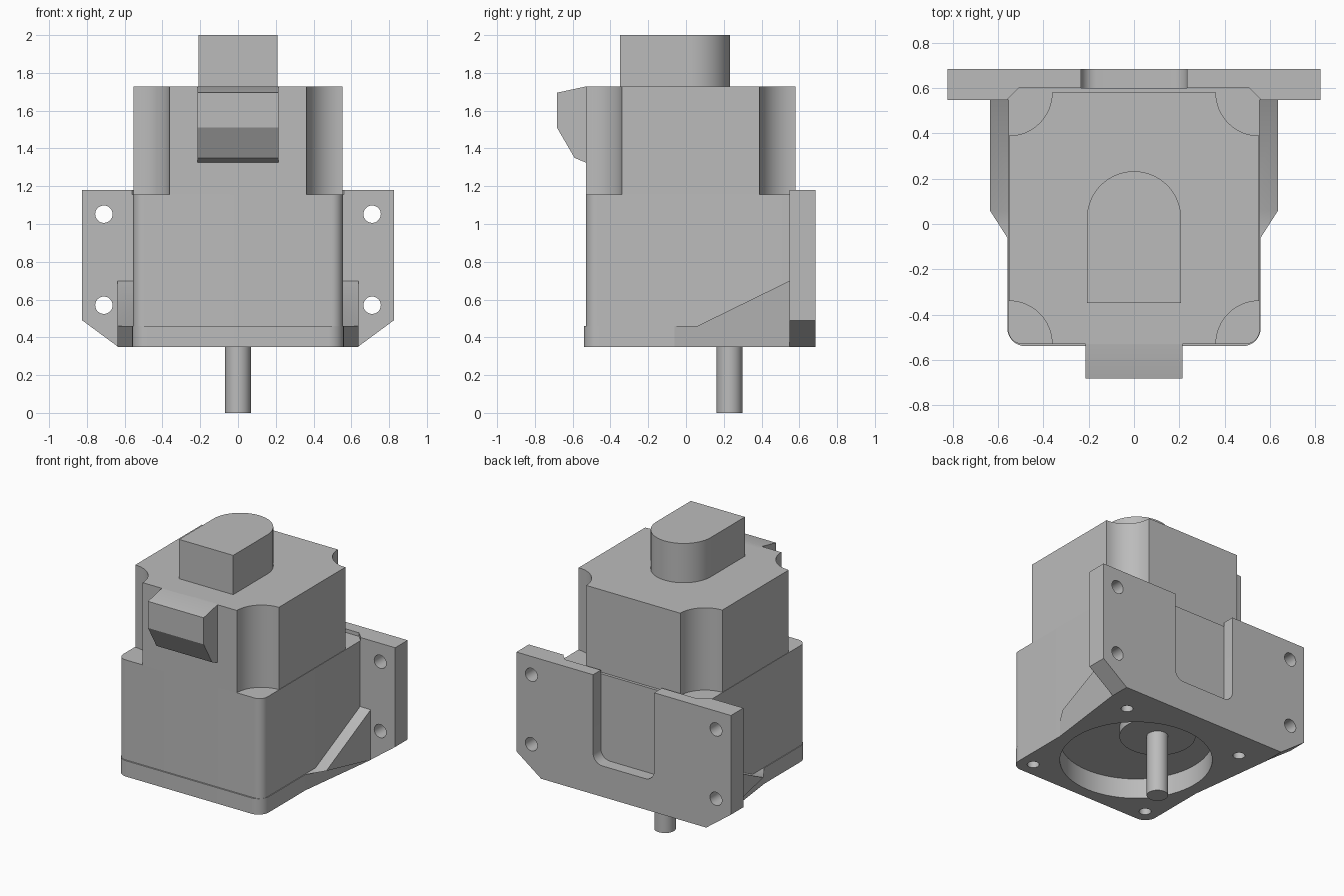
import bpy, bmesh
from math import sin, cos, radians
from mathutils import Vector

cube = bpy.data.objects.get("Cube")
if cube:
    bpy.data.objects.remove(cube, do_unlink=True)

grey = bpy.data.materials.new("light_grey")
grey.use_nodes = True
grey.diffuse_color = (0.5, 0.5, 0.5, 1)
grey.node_tree.nodes["Principled BSDF"].inputs["Base Color"].default_value = (0.5, 0.5, 0.5, 1)


def arc(cx, cy, r, a0, a1, n=12):
    """Points on an arc from angle a0 to a1 in degrees."""
    angles = [radians(a0 + (a1 - a0) * i / n) for i in range(n + 1)]
    return [(cx + r * cos(a), cy + r * sin(a)) for a in angles]


def prism(name, outline, axis, lo, hi):
    """Extrude a 2D outline along an axis between lo and hi."""
    place = {"x": lambda p: (lo, p[0], p[1]),
             "y": lambda p: (p[0], lo, p[1]),
             "z": lambda p: (p[0], p[1], lo)}[axis]
    bm = bmesh.new()
    face = bm.faces.new([bm.verts.new(place(p)) for p in outline])
    new = bmesh.ops.extrude_face_region(bm, geom=[face])["geom"]
    step = Vector([(hi - lo) * (axis == a) for a in "xyz"])
    bmesh.ops.translate(bm, vec=step, verts=[v for v in new if isinstance(v, bmesh.types.BMVert)])
    bmesh.ops.recalc_face_normals(bm, faces=bm.faces)
    mesh = bpy.data.meshes.new(name)
    bm.to_mesh(mesh)
    bm.free()
    mesh.materials.append(grey)
    obj = bpy.data.objects.new(name, mesh)
    bpy.context.collection.objects.link(obj)
    return obj


def rod(name, cx, cy, r, axis, lo, hi, n=48):
    return prism(name, arc(cx, cy, r, 0, 360, n)[:-1], axis, lo, hi)


def activate(obj):
    bpy.ops.object.select_all(action="DESELECT")
    obj.select_set(True)
    bpy.context.view_layer.objects.active = obj


def cut(targets, cutters):
    """Subtract every cutter from every target, then drop the cutters."""
    for target in targets:
        activate(target)
        for cutter in cutters:
            mod = target.modifiers.new("cut", "BOOLEAN")
            mod.operation = "DIFFERENCE"
            mod.solver = "EXACT"
            mod.object = cutter
            bpy.ops.object.modifier_apply(modifier=mod.name)
    for cutter in cutters:
        bpy.data.objects.remove(cutter, do_unlink=True)


def housing_outline(w, front, back, r, chamfer):
    """Rounded front corners, chamfered back corners."""
    return (arc(-w + r, front + r, r, 180, 270, 8) + arc(w - r, front + r, r, 270, 360, 8)
            + [(w, back - chamfer), (w - chamfer, back), (chamfer - w, back), (-w, back - chamfer)])


# Housing: bottom flange, lower body and scooped upper body
flange = prism("base_flange", housing_outline(0.56, -0.54, 0.6, 0.08, 0.05), "z", 0.35, 0.46)
lower = prism("lower_body", housing_outline(0.555, -0.53, 0.6, 0.06, 0.05), "z", 0.46, 1.155)
W, F, B, R = 0.552, -0.53, 0.58, 0.19
scooped = (arc(-W, F, R, 90, 0, 16) + arc(W, F, R, 180, 90, 16)
           + arc(W, B, R, 270, 180, 16) + arc(-W, B, R, 0, -90, 16))
upper = prism("upper_body", scooped, "z", 1.155, 1.727)

# Underside: round pocket and four screw holes
cutters = [rod("pocket_cutter", 0, 0.02, 0.48, "z", 0.2, 0.49, 64)]
for sx in (-1, 1):
    for sy in (-1, 1):
        cutters.append(rod("screw_cutter", 0.46 * sx, 0.02 + 0.46 * sy, 0.038, "z", 0.2, 0.52, 24))
cut([flange, lower], cutters)

# Output boss and shaft
boss = rod("shaft_boss", 0, 0.23, 0.24, "z", 0.43, 0.495)
shaft = rod("output_shaft", 0, 0.23, 0.068, "z", 0, 0.45, 32)

# Mounting plate with a slot rounded at the bottom
s, floor, f = 0.235, 0.565, 0.07
slot = arc(s - f, floor + f, f, 0, -90, 8) + arc(f - s, floor + f, f, 270, 180, 8)
plate = prism("mounting_plate",
              [(-0.825, 1.18), (-0.825, 0.49), (-0.635, 0.35), (0.635, 0.35),
               (0.825, 0.49), (0.825, 1.18), (s, 1.18)] + slot + [(-s, 1.18)],
              "y", 0.548, 0.685)
cutters = [rod("bolt_cutter", x, z, 0.046, "y", 0.4, 0.8, 32)
           for x in (-0.71, 0.71) for z in (0.57, 1.052)]
cutters.append(prism("relief_cutter", housing_outline(0.56, -0.54, 0.6, 0.08, 0.05), "z", 1.155, 1.3))
cut([plate], cutters)

# Sloping side gussets, tapered at the front
gussets = []
for side, sx in (("left", 1), ("right", -1)):
    g = prism(side + "_gusset",
              [(-0.06, 0.35), (-0.06, 0.46), (0.06, 0.46), (0.55, 0.7), (0.55, 0.35)],
              "x", 0.52 * sx, 0.637 * sx)
    for v in g.data.vertices:
        if v.co.y < 0 and abs(v.co.x) > 0.6:
            v.co.x = 0.56 * sx
    gussets.append(g)

# Rear encoder cover with one round end
cover = prism("top_cover", [(-0.208, -0.35), (0.208, -0.35)] + arc(0, 0.025, 0.208, 0, 180, 32),
              "z", 1.72, 2.0)

# Cable connector on the front
connector = prism("front_connector",
                  [(-0.5, 1.727), (-0.535, 1.727), (-0.683, 1.695), (-0.683, 1.51),
                   (-0.59, 1.35), (-0.53, 1.325), (-0.5, 1.325)], "x", -0.214, 0.214)

for obj in [flange, lower, upper, boss, shaft, plate, cover, connector] + gussets:
    activate(obj)
    bpy.ops.object.shade_smooth_by_angle(angle=radians(30))
